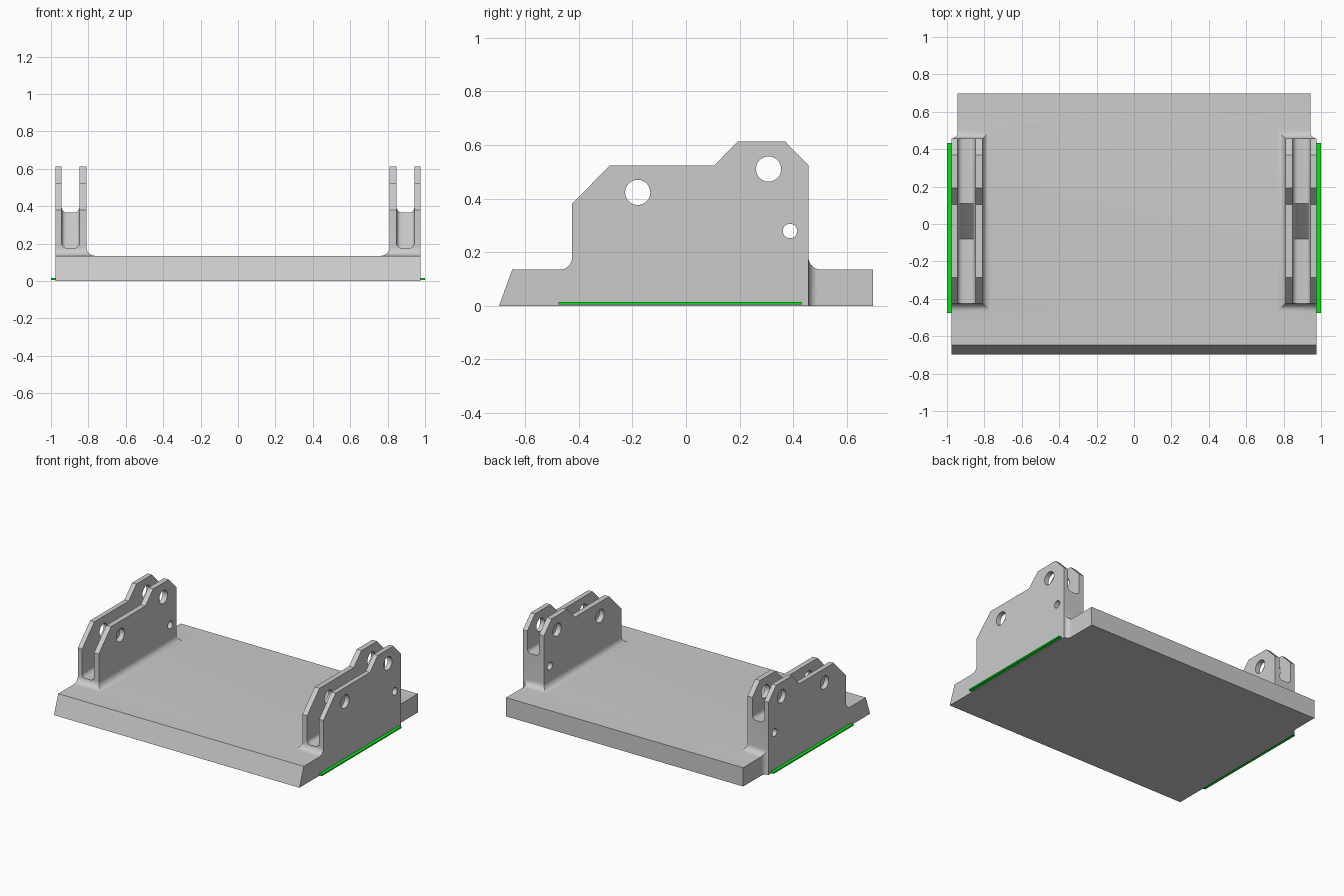
import bpy, bmesh
from math import sin, cos, pi

if "Cube" in bpy.data.objects:
    bpy.data.objects.remove(bpy.data.objects["Cube"])


def loft(name, rings):
    """Closed solid through matching rings of 3D points."""
    bm = bmesh.new()
    vs = [[bm.verts.new(p) for p in ring] for ring in rings]
    n = len(vs[0])
    for a, b in zip(vs, vs[1:]):
        for i in range(n):
            j = (i + 1) % n
            bm.faces.new((a[i], a[j], b[j], b[i]))
    bm.faces.new(vs[0])
    bm.faces.new(vs[-1])
    bmesh.ops.recalc_face_normals(bm, faces=bm.faces[:])
    me = bpy.data.meshes.new(name)
    bm.to_mesh(me)
    bm.free()
    ob = bpy.data.objects.new(name, me)
    bpy.context.collection.objects.link(ob)
    return ob


def side_prism(name, profile, x0, x1):
    return loft(name, [[(x, y, z) for y, z in profile] for x in (x0, x1)])


def arc(cx, cy, r, a0, a1, n=8):
    return [(cx + r * cos(a0 + (a1 - a0) * k / n), cy + r * sin(a0 + (a1 - a0) * k / n))
            for k in range(n + 1)]


def combine(target, tool, op):
    mod = target.modifiers.new("cut", 'BOOLEAN')
    mod.operation, mod.solver, mod.object = op, 'EXACT', tool
    bpy.context.view_layer.objects.active = target
    bpy.ops.object.modifier_apply(modifier=mod.name)
    bpy.data.objects.remove(tool)


TOP, OUT, IN, FR, BK, R = 0.135, 0.977, 0.81, -0.425, 0.457, 0.045
WIDE = 1.03  # parts run past the side faces and are trimmed at the end

# base plate with sloped front edge
base = side_prism("base_plate", [(-0.697, 0), (0.697, 0), (0.697, TOP), (-0.648, TOP)], -WIDE, WIDE)

ear_profile = [(FR, 0.05), (BK, 0.05), (BK, 0.523), (0.37, 0.612), (0.192, 0.612),
               (0.105, 0.523), (-0.285, 0.523), (FR, 0.38)]
holes = [(-0.18, 0.423, 0.047), (0.308, 0.51, 0.047), (0.388, 0.279, 0.027)]

for s in (-1, 1):
    # bracket block
    combine(base, side_prism("bracket", ear_profile, s * IN, s * WIDE), 'UNION')

    # fillet around the bracket foot
    rings = []
    for o, z in [(R, 0.08)] + [(R * (1 - sin(k * pi / 16)), TOP + R * (1 - cos(k * pi / 16)))
                               for k in range(9)]:
        x0, x1, y0, y1 = s * (IN - o), s * WIDE, FR - o, BK + o
        rings.append([(x0, y0, z), (x1, y0, z), (x1, y1, z), (x0, y1, z)])
    combine(base, loft("foot_fillet", rings), 'UNION')

    # stepped slot with rounded floor
    rings = []
    for y, f in [(-0.8, 0.176), (-0.08, 0.176), (0.11, 0.366), (0.8, 0.366)]:
        r = 0.028
        sec = ([(0.848, 1)] + arc(0.848 + r, f + r, r, pi, 1.5 * pi, 5)
               + arc(0.943 - r, f + r, r, 1.5 * pi, 2 * pi, 5) + [(0.943, 1)])
        rings.append([(s * x, y, z) for x, z in sec])
    combine(base, loft("slot_cutter", rings), 'DIFFERENCE')

    # pin holes
    for y, z, r in holes:
        circle = arc(y, z, r, 0, 2 * pi, 32)[:-1]
        combine(base, side_prism("hole_cutter", circle, s * 0.7, s * 1.1), 'DIFFERENCE')

# trim to the plan outline: narrower rear end with concave corner fillets
half = [(OUT, -0.9)] + arc(OUT, BK + 0.034, 0.034, 1.5 * pi, pi) + [(OUT - 0.034, 0.9)]
plan = half + [(-x, y) for x, y in reversed(half)]
combine(base, loft("plan_trim", [[(x, y, z) for x, y in plan] for z in (-0.2, 1.2)]), 'INTERSECT')

bpy.ops.object.select_all(action='DESELECT')
base.select_set(True)
bpy.context.view_layer.objects.active = base
bpy.ops.object.shade_smooth_by_angle(angle=0.45)

# green side strips
green = bpy.data.materials.new("green")
green.diffuse_color = (0.0, 0.8, 0.01, 1)
green.use_nodes = True
green.node_tree.nodes["Principled BSDF"].inputs["Base Color"].default_value = green.diffuse_color
for s, side in ((-1, "left"), (1, "right")):
    strip = side_prism("side_strip_" + side,
                       [(-0.475, 0.005), (0.432, 0.005), (0.432, 0.015), (-0.475, 0.015)],
                       s * (OUT - 0.002), s * 1.0)
    strip.data.materials.append(green)
